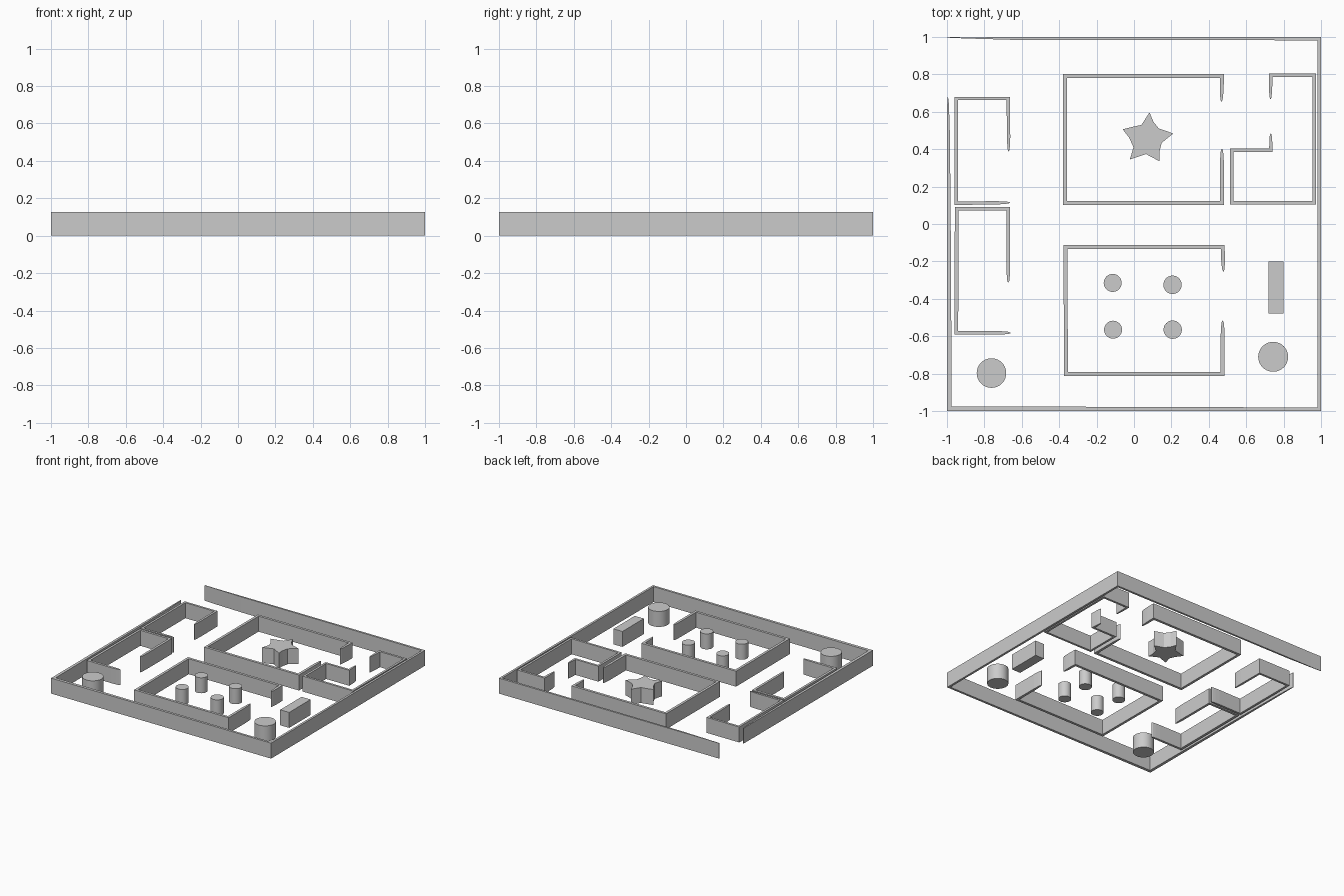
import bpy, bmesh, math
from mathutils import Vector

if "Cube" in bpy.data.objects:
    bpy.data.objects.remove(bpy.data.objects["Cube"])

H = 0.127


def prism(name, pts, smooth=False):
    """Closed vertical extrusion of a plan outline."""
    bm = bmesh.new()
    face = bm.faces.new([bm.verts.new((x, y, 0)) for x, y in pts])
    top = bmesh.ops.extrude_face_region(bm, geom=[face])["geom"]
    for v in top:
        if isinstance(v, bmesh.types.BMVert):
            v.co.z = H
    bmesh.ops.recalc_face_normals(bm, faces=bm.faces[:])
    me = bpy.data.meshes.new(name)
    bm.to_mesh(me)
    bm.free()
    ob = bpy.data.objects.new(name, me)
    bpy.context.collection.objects.link(ob)
    if smooth:
        bpy.ops.object.select_all(action='DESELECT')
        bpy.context.view_layer.objects.active = ob
        ob.select_set(True)
        bpy.ops.object.shade_smooth_by_angle(angle=math.radians(30))
    return ob


def strip(name, path, widths):
    """Wall along a centreline with mitred corners and a width per point."""
    p = [Vector(q) for q in path]
    d = [(b - a).normalized() for a, b in zip(p, p[1:])]
    left, right = [], []
    for i, q in enumerate(p):
        n0 = d[max(i - 1, 0)]
        n1 = d[min(i, len(d) - 1)]
        n0, n1 = Vector((-n0.y, n0.x)), Vector((-n1.y, n1.x))
        off = (n0 + n1) / (1 + n0.dot(n1)) * widths[i] / 2
        left.append(q + off)
        right.append(q - off)
    prism(name, [tuple(q) for q in left + right[::-1]])


def room(name, path, w):
    """Room wall whose free ends thin out to rounded points."""
    p = [Vector(q) for q in path]
    a, b = (p[1] - p[0]).normalized(), (p[-2] - p[-1]).normalized()
    steps = [(0, 0.15), (0.01, 0.55), (0.035, 0.8), (0.075, 1)]
    pts = [p[0] + a * s for s, _ in steps] + p[1:-1] + [p[-1] + b * s for s, _ in steps[::-1]]
    ws = [w * k for _, k in steps] + [w] * (len(p) - 2) + [w * k for _, k in steps[::-1]]
    strip(name, pts, ws)


# Outer boundary, open at one corner
strip("boundary_wall",
      [(-1, 0.998), (-0.9, 0.995), (-0.66, 0.992), (0.991, 0.991), (0.991, -0.99),
       (-0.14, -0.988), (-0.987, -0.987), (-0.99, 0.1), (-0.992, 0.5), (-0.994, 0.64), (-0.996, 0.68)],
      [0.003, 0.006, 0.014, 0.018, 0.018, 0.021, 0.025, 0.019, 0.014, 0.009, 0.004])

# Inner rooms
room("upper_left_room", [(-0.670, 0.388), (-0.672, 0.671), (-0.951, 0.671), (-0.951, 0.111), (-0.664, 0.114)], 0.018)
room("lower_left_room", [(-0.672, -0.313), (-0.673, 0.081), (-0.948, 0.081), (-0.950, -0.582), (-0.660, -0.582)], 0.020)
room("upper_middle_room", [(0.468, 0.655), (0.470, 0.791), (-0.370, 0.791), (-0.370, 0.113), (0.471, 0.113), (0.470, 0.402)], 0.021)
room("lower_middle_room", [(0.478, -0.254), (0.474, -0.122), (-0.366, -0.122), (-0.364, -0.803), (0.474, -0.803), (0.474, -0.517)], 0.021)
room("upper_right_room", [(0.730, 0.667), (0.731, 0.795), (0.963, 0.795), (0.963, 0.113), (0.522, 0.113),
                          (0.522, 0.395), (0.732, 0.395), (0.731, 0.485)], 0.018)

# Round pillars
for name, x, y, r in [("round_table_left", -0.762, -0.797, 0.079), ("round_table_right", 0.744, -0.710, 0.080),
                      ("pillar_1", -0.114, -0.315, 0.048), ("pillar_2", 0.206, -0.325, 0.049),
                      ("pillar_3", -0.112, -0.565, 0.048), ("pillar_4", 0.207, -0.565, 0.049)]:
    prism(name, [(x + r * math.cos(t * math.tau / 32), y + r * math.sin(t * math.tau / 32)) for t in range(32)], True)

# Rectangular block
prism("block", [(0.718, -0.478), (0.800, -0.478), (0.800, -0.200), (0.718, -0.200)])

# Star
prism("star", [(0.083, 0.597), (0.103, 0.548), (0.132, 0.511), (0.210, 0.484), (0.148, 0.434), (0.136, 0.385),
               (0.137, 0.335), (0.064, 0.374), (-0.022, 0.345), (-0.003, 0.410), (-0.025, 0.460),
               (-0.060, 0.506), (0.000, 0.521), (0.040, 0.530)])
